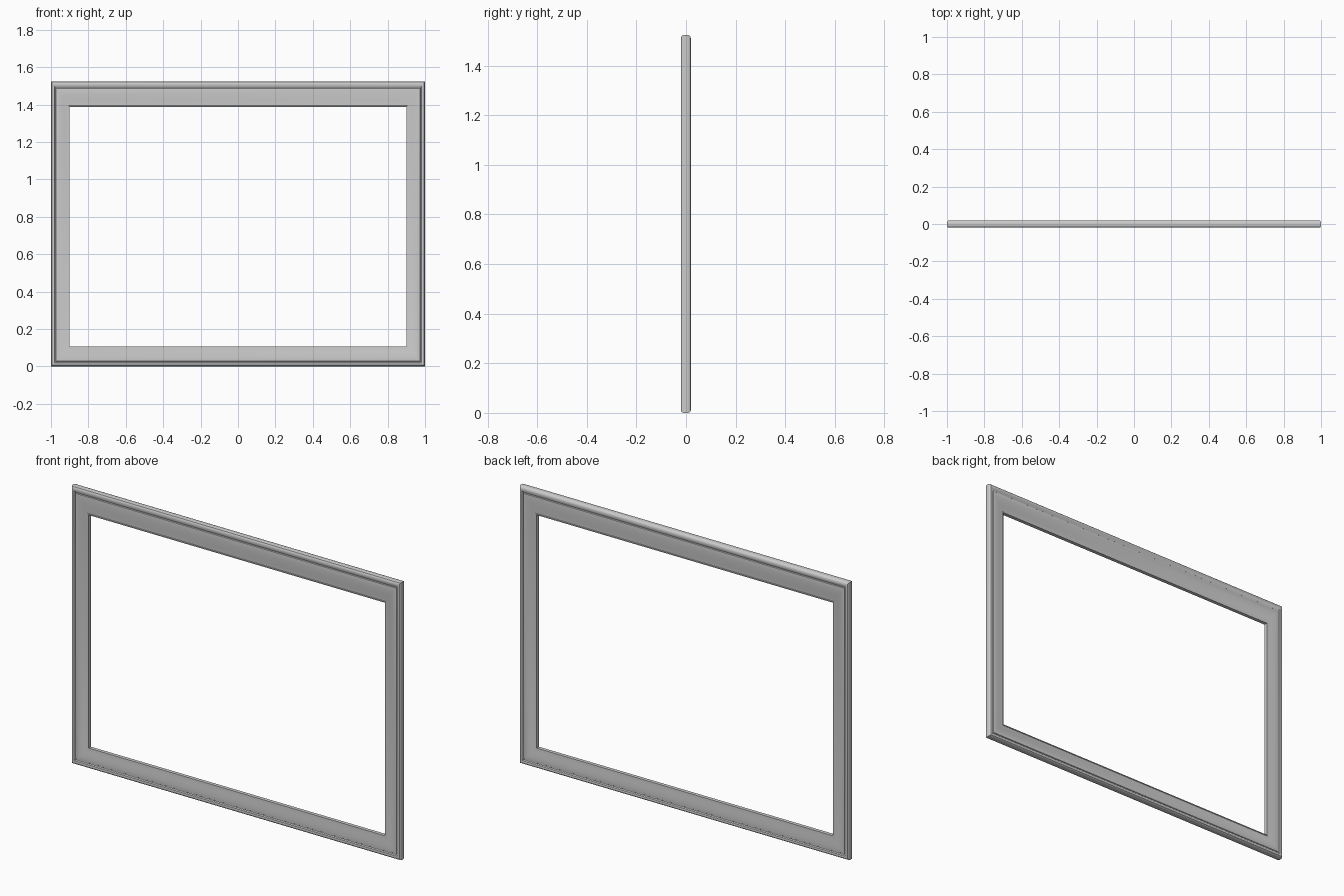
import bpy, bmesh, math

if "Cube" in bpy.data.objects:
    bpy.data.objects.remove(bpy.data.objects["Cube"])

HEIGHT = 1.524
SIDE, BOTTOM, TOP = 0.10, 0.107, 0.138   # moulding widths

# Cross-section: (fraction of moulding width from outer edge, y)
rim = [(0.0, 0.008), (0.0, -0.010), (0.02, -0.016), (0.06, -0.0195),
       (0.12, -0.020), (0.18, -0.018), (0.22, -0.013), (0.25, -0.012)]
front_face = [(0.27, -0.0155), (0.34, -0.0165), (0.45, -0.016), (0.56, -0.0148),
              (0.68, -0.0128), (0.80, -0.0105), (0.90, -0.009), (0.94, -0.009),
              (0.95, -0.011), (1.0, -0.010)]
back_face = [(d, -y) for d, y in reversed(front_face)]
back_rim = [(0.25, 0.012), (0.22, 0.013), (0.18, 0.018), (0.12, 0.020),
            (0.06, 0.0185), (0.02, 0.014)]
profile = rim + front_face + back_face + back_rim

# Mitred frame: one profile loop at each corner, bridged all round
bm = bmesh.new()
corners = [(-1, 0), (1, 0), (1, 1), (-1, 1)]
rings = []
for sx, top in corners:
    ring = []
    for d, y in profile:
        z = HEIGHT - d * TOP if top else d * BOTTOM
        ring.append(bm.verts.new((sx * (1 - d * SIDE), y, z)))
    rings.append(ring)
n = len(profile)
for k in range(4):
    a, b = rings[k], rings[(k + 1) % 4]
    for i in range(n):
        j = (i + 1) % n
        bm.faces.new((a[i], b[i], b[j], a[j]))
bmesh.ops.recalc_face_normals(bm, faces=bm.faces)

mesh = bpy.data.meshes.new("frame")
bm.to_mesh(mesh)
bm.free()
frame = bpy.data.objects.new("frame", mesh)
bpy.context.collection.objects.link(frame)
bpy.context.view_layer.objects.active = frame
frame.select_set(True)
bpy.ops.object.shade_smooth_by_angle(angle=math.radians(30))
